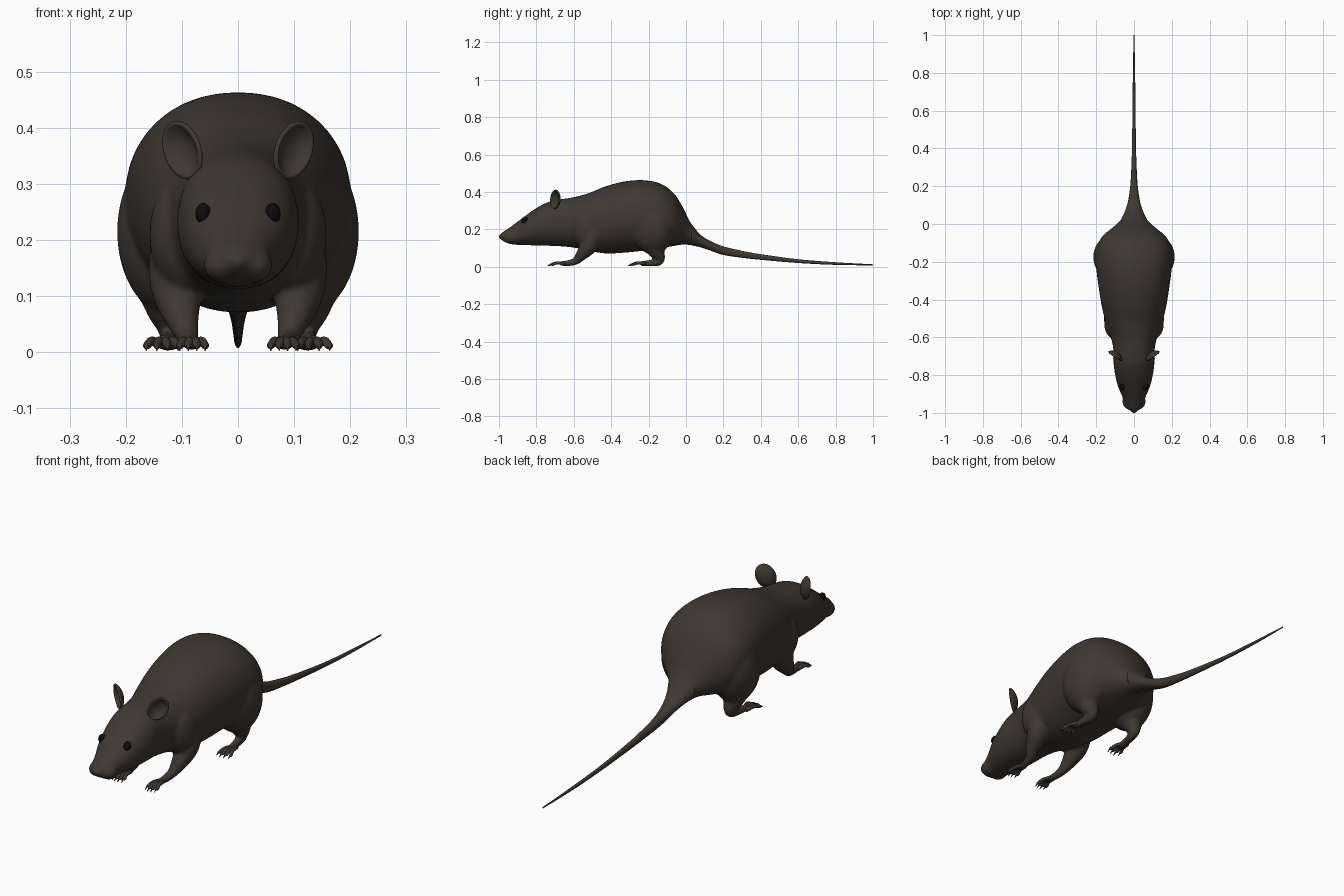
import bpy
import bmesh
from math import cos, sin, pi, copysign
from mathutils import Vector, Matrix

cube = bpy.data.objects.get("Cube")
if cube:
    bpy.data.objects.remove(cube, do_unlink=True)


def make_material(name, rgb, roughness):
    mat = bpy.data.materials.new(name)
    mat.use_nodes = True
    mat.diffuse_color = (*rgb, 1)
    shader = next(n for n in mat.node_tree.nodes if n.type == "BSDF_PRINCIPLED")
    shader.inputs["Base Color"].default_value = (*rgb, 1)
    shader.inputs["Roughness"].default_value = roughness
    return mat


FUR = make_material("dark brown fur", (0.05, 0.04, 0.031), 0.8)
BLACK = make_material("black eye", (0.004, 0.004, 0.004), 0.3)


def finish(bm, name, mat):
    """Turn a bmesh into a smooth shaded object."""
    bmesh.ops.recalc_face_normals(bm, faces=bm.faces)
    mesh = bpy.data.meshes.new(name)
    bm.to_mesh(mesh)
    bm.free()
    mesh.materials.append(mat)
    mesh.polygons.foreach_set("use_smooth", [True] * len(mesh.polygons))
    obj = bpy.data.objects.new(name, mesh)
    bpy.context.collection.objects.link(obj)
    return obj


def spline(points, steps):
    """Smooth curve through points of any dimension."""
    pts = [Vector(p) for p in points]
    pts = [2 * pts[0] - pts[1]] + pts + [2 * pts[-1] - pts[-2]]
    out = []
    for a, b, c, d in zip(pts, pts[1:], pts[2:], pts[3:]):
        for i in range(steps):
            t = i / steps
            out.append(b + 0.5 * t * (c - a + t * (2 * a - 5 * b + 4 * c - d
                                                   + t * (3 * (b - c) + d - a))))
    return out + [pts[-2]]


def skin(bm, rings, caps=True):
    """Bridge a row of rings into a tube."""
    loops = [[bm.verts.new(p) for p in ring] for ring in rings]
    n = len(loops[0])
    for a, b in zip(loops, loops[1:]):
        for i in range(n):
            j = (i + 1) % n
            bm.faces.new((a[i], a[j], b[j], b[i]))
    if caps:
        bm.faces.new(loops[0])
        bm.faces.new(loops[-1])


def trunk(bm, stations, steps=6, sides=40, power=2.15):
    """Loft along y; each station is y, top, bottom, half width."""
    rings = []
    for y, top, bottom, half in spline(stations, steps):
        ring = []
        for k in range(sides):
            c, s = cos(2 * pi * k / sides), sin(2 * pi * k / sides)
            ex = copysign(abs(c) ** (2 / power), c)
            ez = copysign(abs(s) ** (2 / power), s)
            ring.append((half * ex, y, (top + bottom) / 2 + (top - bottom) / 2 * ez))
        rings.append(ring)
    skin(bm, rings)


def limb(bm, side, stations, steps=6, sides=16):
    """Round tube along a path; each station is x, y, z, radius."""
    pts = spline([(side * x, y, z, r) for x, y, z, r in stations], steps)
    rings = []
    for i, p in enumerate(pts):
        ahead, behind = pts[min(i + 1, len(pts) - 1)], pts[max(i - 1, 0)]
        turn = (ahead - behind).to_3d().to_track_quat("Z", "X")
        rings.append([p.to_3d() + turn @ Vector((p.w * cos(2 * pi * k / sides),
                                                 p.w * sin(2 * pi * k / sides), 0))
                      for k in range(sides)])
    skin(bm, rings)


def ball(bm, centre, radii):
    place = Matrix.Translation(centre) @ Matrix.Diagonal((*radii, 1))
    bmesh.ops.create_uvsphere(bm, u_segments=32, v_segments=20, radius=1, matrix=place)


HEAD_AND_BACK = [
    (-0.995, 0.17, 0.148, 0.012), (-0.98, 0.186, 0.138, 0.03),
    (-0.95, 0.205, 0.124, 0.05), (-0.91, 0.234, 0.117, 0.064),
    (-0.86, 0.272, 0.116, 0.085), (-0.8, 0.314, 0.113, 0.1),
    (-0.74, 0.345, 0.112, 0.108), (-0.67, 0.361, 0.109, 0.109),
    (-0.6, 0.372, 0.102, 0.122), (-0.52, 0.394, 0.085, 0.15),
    (-0.43, 0.43, 0.071, 0.172), (-0.33, 0.456, 0.075, 0.188),
    (-0.23, 0.463, 0.085, 0.2), (-0.14, 0.446, 0.098, 0.198),
    (-0.07, 0.398, 0.11, 0.172), (-0.02, 0.325, 0.118, 0.115),
    (0.02, 0.243, 0.116, 0.072), (0.07, 0.178, 0.106, 0.047),
]
TAIL = [
    (0.03, 0.226, 0.114, 0.066), (0.07, 0.178, 0.106, 0.047),
    (0.12, 0.143, 0.09, 0.032), (0.2, 0.109, 0.063, 0.02),
    (0.3, 0.085, 0.048, 0.014), (0.4, 0.067, 0.037, 0.011),
    (0.6, 0.04, 0.02, 0.008), (0.8, 0.024, 0.01, 0.006),
    (1.0, 0.013, 0.007, 0.002),
]
FORELEG = [
    (0.09, -0.49, 0.23, 0.055), (0.105, -0.5, 0.16, 0.055),
    (0.108, -0.52, 0.11, 0.047), (0.1, -0.56, 0.062, 0.032),
    (0.09, -0.59, 0.03, 0.021), (0.084, -0.63, 0.019, 0.017),
    (0.081, -0.675, 0.017, 0.013),
]
HINDLEG = [
    (0.115, -0.15, 0.2, 0.08), (0.125, -0.165, 0.13, 0.062),
    (0.124, -0.16, 0.085, 0.045), (0.118, -0.14, 0.048, 0.03),
    (0.118, -0.148, 0.024, 0.021), (0.125, -0.19, 0.019, 0.018),
    (0.133, -0.245, 0.017, 0.015),
]

# Body: trunk, haunches, shoulders, legs and muzzle fused into one skin
bm = bmesh.new()
trunk(bm, HEAD_AND_BACK)
ball(bm, (0, -0.988, 0.162), (0.016, 0.016, 0.013))
for side in (1, -1):
    ball(bm, (side * 0.118, -0.175, 0.215), (0.098, 0.115, 0.15))
    ball(bm, (side * 0.09, -0.53, 0.21), (0.068, 0.085, 0.11))
    ball(bm, (side * 0.028, -0.94, 0.155), (0.034, 0.042, 0.032))
    limb(bm, side, FORELEG)
    limb(bm, side, HINDLEG)
body = finish(bm, "body", FUR)
remesh = body.modifiers.new("fuse", "REMESH")
remesh.mode = "VOXEL"
remesh.voxel_size = 0.006
remesh.use_smooth_shade = True
relax = body.modifiers.new("relax", "SMOOTH")
relax.factor = 0.5
relax.iterations = 18

# Tail
bm = bmesh.new()
trunk(bm, TAIL, sides=24, power=2)
finish(bm, "tail", FUR)


def toes(name, side, x, y, length, spread):
    """Four knuckled toes that taper into claws."""
    bm = bmesh.new()
    for k in (-1.5, -0.5, 0.5, 1.5):
        reach = length * (1 - 0.1 * abs(k))
        root, tip = x + k * 0.006, x + k * spread
        mid = (root + tip) / 2
        limb(bm, side, [(root, y + 0.02, 0.016, 0.008),
                        (mid, y - reach * 0.35, 0.02, 0.008),
                        (mid + k * spread * 0.3, y - reach * 0.68, 0.012, 0.007),
                        (tip, y - reach * 0.8, 0.012, 0.004),
                        (tip, y - reach, 0.003, 0.001)], steps=4, sides=10)
    finish(bm, name, FUR)


for side, label in ((1, "left"), (-1, "right")):
    toes(label + "_front_toes", side, 0.081, -0.665, 0.08, 0.015)
    toes(label + "_hind_toes", side, 0.135, -0.235, 0.08, 0.019)

    # Cupped ear, opening forward and outward
    across = Vector((side * 0.8, 0.6, 0))
    facing = Vector((side * 0.6, -0.8, 0))
    up = Vector((side * 0.19, 0.05, 0.98))
    centre = Vector((side * 0.096, -0.695, 0.36))
    rings = []
    for i in range(1, 13):
        r = i / 12
        rings.append([centre + across * 0.041 * r * cos(a) + up * 0.052 * r * sin(a)
                      + facing * 0.022 * (r ** 2.5 - 0.6)
                      for a in (2 * pi * k / 36 for k in range(36))])
    bm = bmesh.new()
    skin(bm, rings, caps=False)
    bm.verts.ensure_lookup_table()
    bm.faces.new(bm.verts[:36])
    ear = finish(bm, label + "_ear", FUR)
    shell = ear.modifiers.new("thickness", "SOLIDIFY")
    shell.thickness = 0.009
    shell.offset = 0
    rim = ear.modifiers.new("soft rim", "SUBSURF")
    rim.levels = rim.render_levels = 1

    # Eye
    bm = bmesh.new()
    ball(bm, (side * 0.062, -0.862, 0.247), (0.014, 0.018, 0.019))
    finish(bm, label + "_eye", BLACK)
